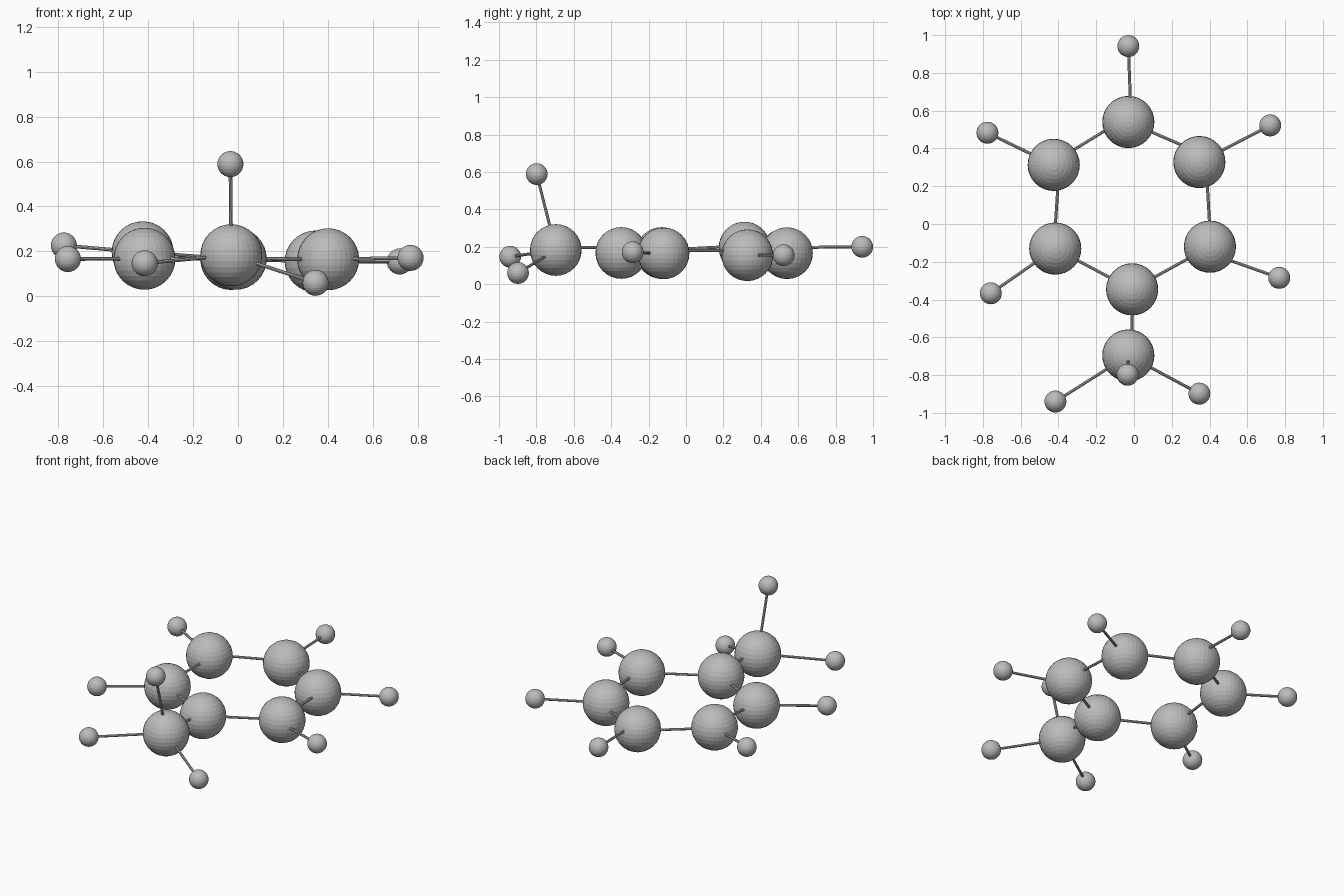
import bpy
from mathutils import Vector

cube = bpy.data.objects.get("Cube")
if cube:
    bpy.data.objects.remove(cube)

grey = bpy.data.materials.new("mid grey")
grey.use_nodes = True
grey.diffuse_color = (0.5, 0.5, 0.5, 1)
grey.node_tree.nodes["Principled BSDF"].inputs["Base Color"].default_value = (0.5, 0.5, 0.5, 1)

BIG, SMALL, ROD = 0.138, 0.058, 0.008

# Ball centres: six in a ring, one side group, and the small outer balls
big_balls = {
    "ring_back": (-0.03, 0.54, 0.166),
    "ring_back_left": (0.346, 0.328, 0.155),
    "ring_front_left": (0.402, -0.12, 0.165),
    "ring_front": (-0.01, -0.346, 0.167),
    "ring_front_right": (-0.417, -0.13, 0.167),
    "ring_back_right": (-0.425, 0.313, 0.196),
    "side_group": (-0.03, -0.696, 0.183),
}
small_balls = {
    "outer_back": (-0.03, 0.942, 0.2),
    "outer_back_left": (0.721, 0.522, 0.155),
    "outer_front_left": (0.769, -0.285, 0.171),
    "outer_front_right": (-0.758, -0.367, 0.166),
    "outer_back_right": (-0.776, 0.483, 0.226),
    "side_group_right": (-0.416, -0.94, 0.147),
    "side_group_left": (0.346, -0.898, 0.06),
    "side_group_top": (-0.034, -0.798, 0.589),
}
centres = {k: Vector(v) for k, v in (big_balls | small_balls).items()}

# Rods as (ball, ball, shift of first end, shift of second end)
none = (0, 0, 0)
rods = [
    ("ring_back", "ring_back_left", none, (0, 0.05, 0)),
    ("ring_back_left", "ring_front_left", (0.035, 0, 0.025), (0.005, 0, 0.015)),
    ("ring_front_left", "ring_front", none, none),
    ("ring_front", "ring_front_right", none, none),
    ("ring_front_right", "ring_back_right", (-0.008, 0, 0.015), (0.03, 0, 0.01)),
    ("ring_back_right", "ring_back", (0, 0.015, 0), (0, 0.03, 0)),
    ("ring_front", "side_group", (0, 0, 0.028), (0.018, 0, 0.013)),
    ("ring_back", "outer_back", (0.015, 0, 0.03), none),
    ("ring_back_left", "outer_back_left", none, none),
    ("ring_front_left", "outer_front_left", (0, -0.035, 0), none),
    ("ring_front_right", "outer_front_right", none, none),
    ("ring_back_right", "outer_back_right", none, none),
    ("side_group", "side_group_right", none, none),
    ("side_group", "side_group_left", none, none),
    ("side_group", "side_group_top", none, none),
]


def finish(name):
    obj = bpy.context.object
    obj.name = name
    obj.data.materials.append(grey)
    return obj


def add_ball(name, radius):
    bpy.ops.mesh.primitive_uv_sphere_add(
        segments=32, ring_count=16, radius=radius, location=centres[name])
    finish(name + "_ball")


def add_rod(a, b, shift_a, shift_b):
    start = centres[a] + Vector(shift_a)
    end = centres[b] + Vector(shift_b)
    span = end - start
    bpy.ops.mesh.primitive_cylinder_add(
        vertices=8, radius=ROD, depth=span.length, location=(start + end) / 2,
        rotation=span.to_track_quat("Z", "Y").to_euler())
    finish(f"rod_{a}_to_{b}")


for name in big_balls:
    add_ball(name, BIG)
for name in small_balls:
    add_ball(name, SMALL)
for rod in rods:
    add_rod(*rod)
